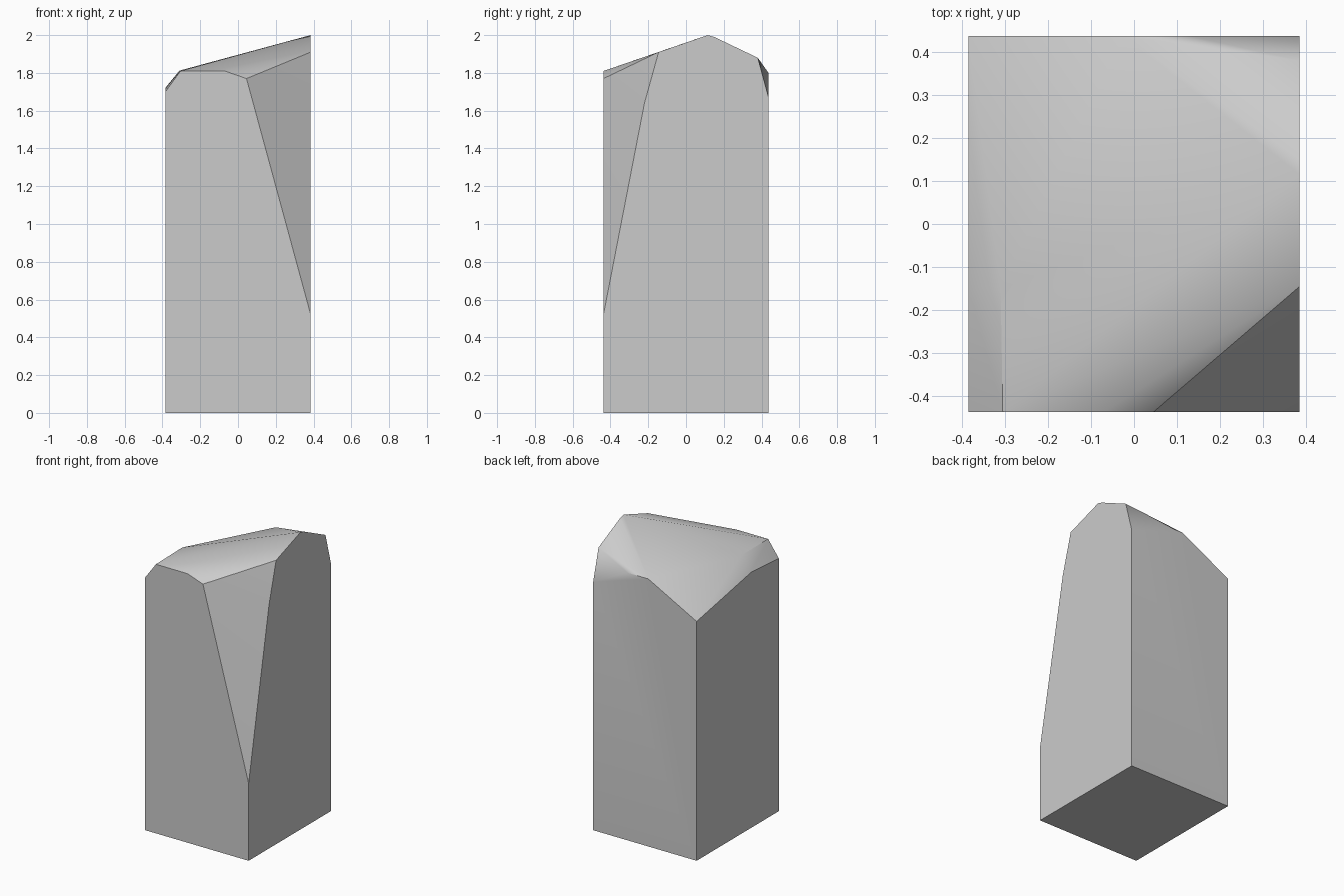
import bpy
import bmesh
import math

# Remove the default object only
default_cube = bpy.data.objects.get("Cube")
if default_cube:
    bpy.data.objects.remove(default_cube, do_unlink=True)

HALF_X, HALF_Y = 0.385, 0.437


def make_material(name, colour):
    material = bpy.data.materials.new(name)
    material.use_nodes = True
    material.diffuse_color = colour
    material.node_tree.nodes["Principled BSDF"].inputs["Base Color"].default_value = colour
    return material


# Foot of the block
corners = [(sx * HALF_X, sy * HALF_Y, 0) for sx in (-1, 1) for sy in (-1, 1)]

# Chiselled outline on each upright side: (distance along the side, height)
front_outline = [(-HALF_X, 1.70), (-0.305, 1.81), (-0.07, 1.81), (0.045, 1.77), (HALF_X, 0.52)]
back_outline = [(-HALF_X, 1.61), (-0.025, 1.80), (0.13, 1.80), (HALF_X, 1.67)]
left_outline = [(-0.22, 1.64), (-0.145, 1.91), (0.115, 2.0), (0.15, 1.99), (0.38, 1.88)]
right_outline = [(-0.148, 1.72)]

points = corners
points += [(x, -HALF_Y, z) for x, z in front_outline]
points += [(x, HALF_Y, z) for x, z in back_outline]
points += [(HALF_X, y, z) for y, z in left_outline]
points += [(-HALF_X, y, z) for y, z in right_outline]
points.append((-0.31, -0.15, 1.812))  # inner end of the small corner chip

# Wrap the outlines into one faceted block
bm = bmesh.new()
for point in points:
    bm.verts.new(point)
hull = bmesh.ops.convex_hull(bm, input=bm.verts[:])
loose = [v for v in bm.verts if not v.link_faces]
bmesh.ops.delete(bm, geom=loose, context="VERTS")

# Merge the triangles of each flat side into a single face
bmesh.ops.dissolve_limit(bm, angle_limit=math.radians(0.5),
                         verts=bm.verts[:], edges=bm.edges[:])
bmesh.ops.recalc_face_normals(bm, faces=bm.faces[:])

mesh = bpy.data.meshes.new("stone_block")
bm.to_mesh(mesh)
bm.free()

stone_block = bpy.data.objects.new("stone_block", mesh)
bpy.context.collection.objects.link(stone_block)
mesh.materials.append(make_material("pale grey stone", (0.6, 0.6, 0.6, 1)))

# Soft shading across the worn top, sharp edges elsewhere
bpy.ops.object.select_all(action="DESELECT")
stone_block.select_set(True)
bpy.context.view_layer.objects.active = stone_block
bpy.ops.object.shade_smooth_by_angle(angle=math.radians(30))
